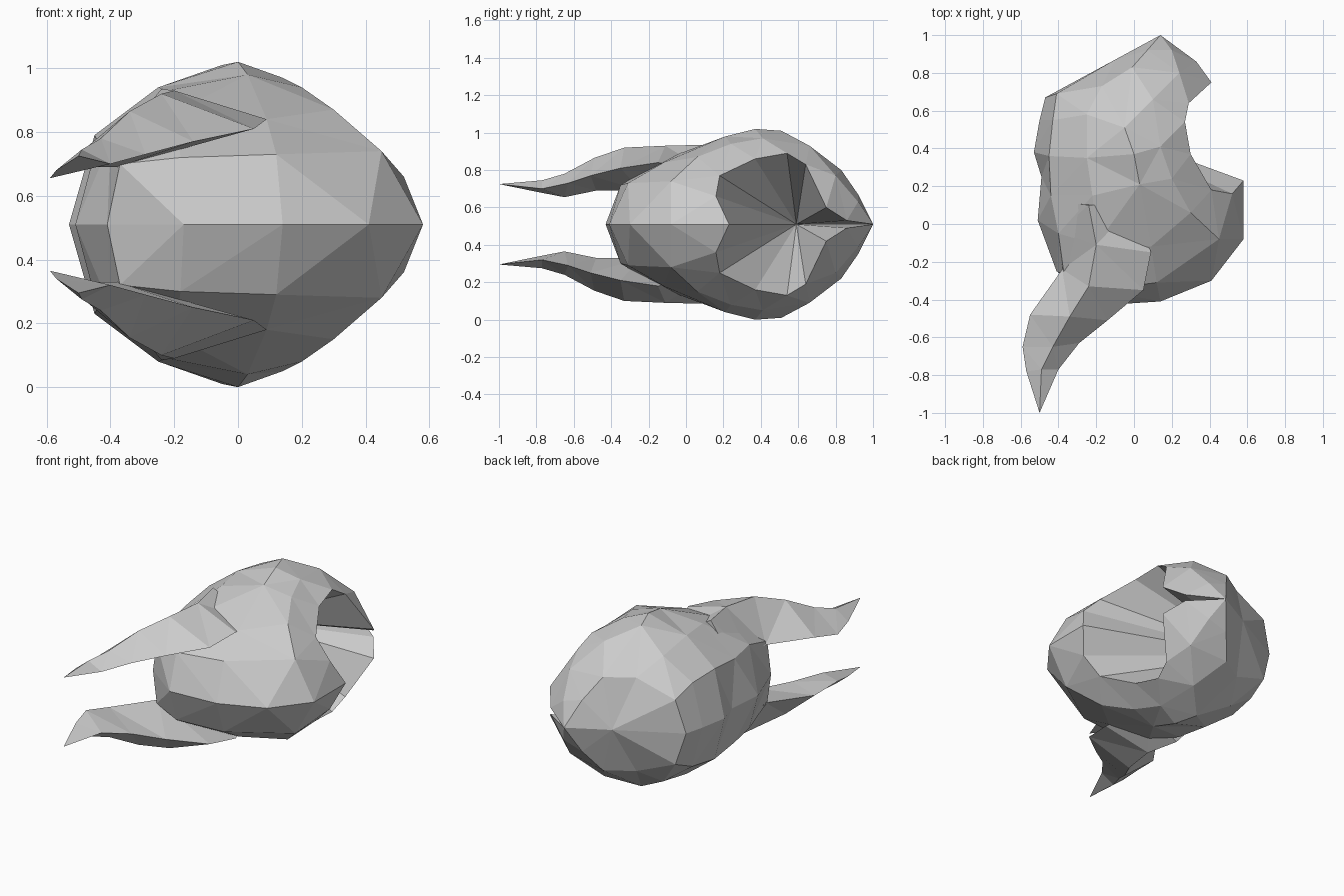
import bpy, bmesh
from mathutils import Matrix

if "Cube" in bpy.data.objects:
    bpy.data.objects.remove(bpy.data.objects["Cube"])

MID = 0.51  # height of the mirror plane


class HalfMesh:
    """Collects the upper half, then mirrors it over the middle plane."""
    def __init__(self):
        self.bm = bmesh.new()
        self.seen = {}

    def vert(self, p):
        p = tuple(p) if len(p) == 3 else (p[0], p[1], MID)
        if p not in self.seen:
            self.seen[p] = self.bm.verts.new((p[0], p[1], p[2] - MID))
        return self.seen[p]

    def face(self, pts):
        vs = list(dict.fromkeys(self.vert(p) for p in pts))
        if len(vs) > 2 and self.bm.faces.get(vs) is None:
            self.bm.faces.new(vs)

    def strip(self, a, b, closed=False):
        n = len(a)
        for i in range(n if closed else n - 1):
            j = (i + 1) % n
            self.face([a[i], a[j], b[j], b[i]])

    def finish(self, name):
        bm = self.bm
        bmesh.ops.triangulate(bm, faces=bm.faces[:], quad_method='SHORT_EDGE')
        geom = bm.verts[:] + bm.edges[:] + bm.faces[:]
        bmesh.ops.mirror(bm, geom=geom, matrix=Matrix.Identity(4),
                         merge_dist=0.0005, axis='Z')
        bmesh.ops.remove_doubles(bm, verts=bm.verts[:], dist=0.0005)
        bmesh.ops.recalc_face_normals(bm, faces=bm.faces[:])
        me = bpy.data.meshes.new(name)
        bm.to_mesh(me)
        bm.free()
        ob = bpy.data.objects.new(name, me)
        ob.location.z = MID
        bpy.context.collection.objects.link(ob)
        return ob


# Hood: nested ribs from the opening rim round to the far side
# (two-number points lie on the mirror plane)
rim = [(.58, .23), (.52, .16, .66), (.41, .18, .77), (.30, .37, .86), (.27, .54, .89),
       (.29, .64, .83), (.41, .75, .60), (.33, .86, .53), (.14, 1)]
rib_1 = [(.58, -.08), (.45, -.08, .74), (.30, .06, .87), (.20, .24, .94), (.14, .41, .97),
         (.10, .66, .93), (.24, .80, .77), (.20, .92, .63), (.14, 1)]
rib_2 = [(.41, -.30), (.12, -.31, .73), (.09, -.12, .84), (.03, .21, .98), (0, .37, 1.02),
         (-.05, .51, 1.01), (-.01, .83, .80), (.07, .92, .67), (.14, 1)]
rib_3 = [(.14, -.41), (-.18, -.35, .72), (-.20, -.11, .86), (-.22, .15, .93), (-.25, .35, .94),
         (-.25, .58, .90), (-.17, .73, .80), (-.10, .87), (-.10, .87)]
rib_4 = [(-.17, -.43), (-.37, -.27, .70), (-.40, -.05, .77), (-.44, .15, .77), (-.45, .36, .79),
         (-.43, .55, .77), (-.41, .69, .71), (-.47, .67), (-.47, .67)]
seam = [(-.41, -.25), (-.41, -.25), (-.51, .02), (-.49, .25), (-.53, .38),
        (-.50, .55), (-.47, .67), (-.47, .67), (-.47, .67)]

hood = HalfMesh()
ribs = [rim, rib_1, rib_2, rib_3, rib_4, seam]
for a, b in zip(ribs, ribs[1:]):
    hood.strip(a, b)

# Hollow inside the opening, running to one deep point
deep = (-.40, .59)
for a, b in zip(rim, rim[1:]):
    hood.face([a, b, deep])
hood.finish("hood")

# Horns: three-sided sections (outer edge, ridge, inner edge) to a tip
sections = [
    [(-.42, .12, .72), (-.24, .10, .935), (0, .10, .80)],
    [(-.40, -.04, .72), (-.20, -.11, .93), (.09, -.15, .84)],
    [(-.38, -.24, .69), (-.24, -.33, .92), (.05, -.35, .81)],
    [(-.55, -.48, .69), (-.34, -.49, .865), (-.14, -.51, .77)],
    [(-.59, -.65, .655), (-.43, -.65, .78), (-.29, -.63, .73)],
    [(-.57, -.78, .68), (-.49, -.77, .745), (-.40, -.77, .70)],
]
tip = (-.50, -1, .725)
horns = HalfMesh()
horns.face(sections[0])
for a, b in zip(sections, sections[1:]):
    horns.strip(a, b, closed=True)
horns.strip(sections[-1], [tip] * 3, closed=True)
horns.finish("horns")
